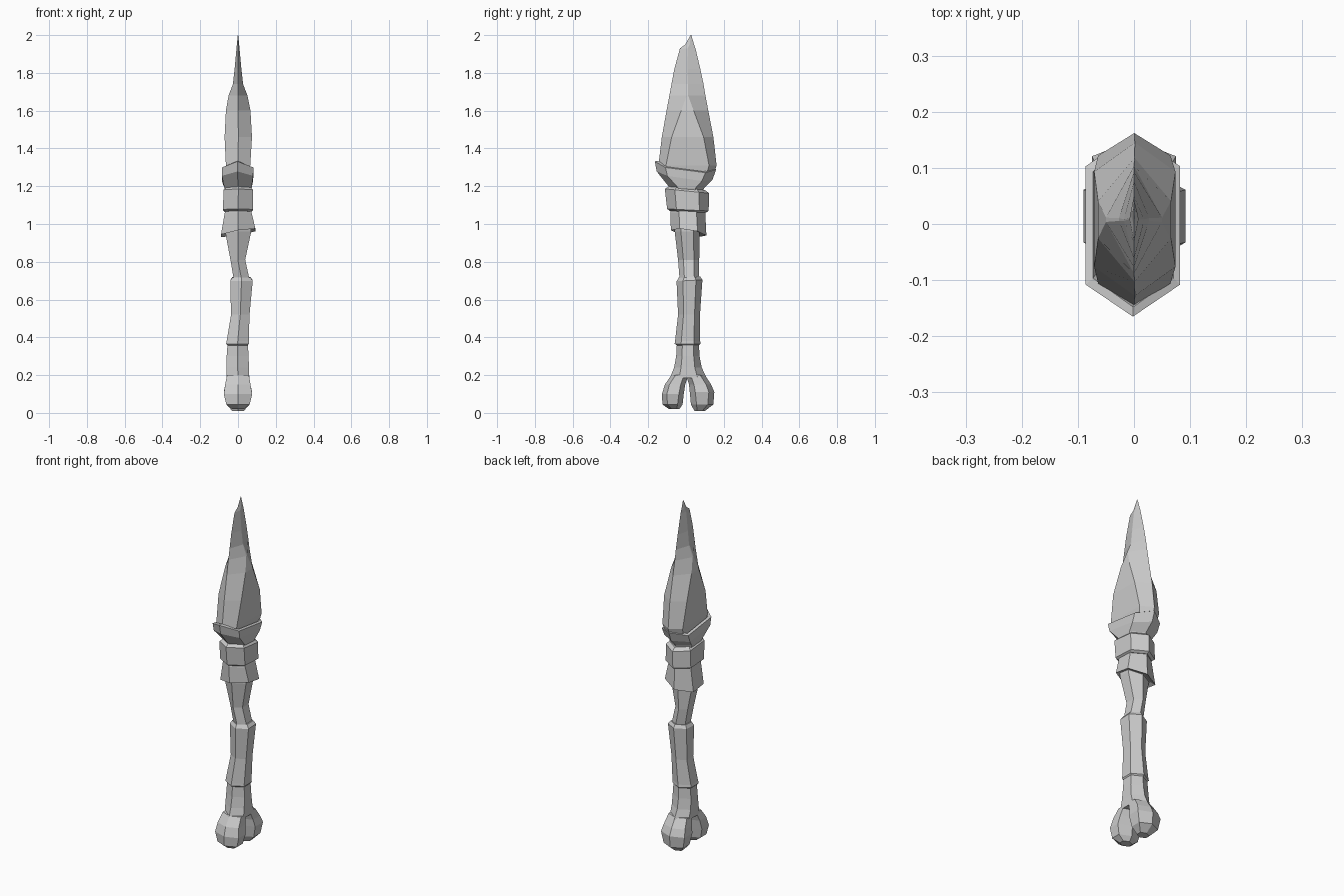
import bpy, bmesh


def ring(z, x0, x1, y0, y1, f=0.5, sx=0, sy=0, dip=0):
    """Six-sided section: points at front/back, flats at the sides (f = flat length).
    sx/sy tilt the ring, dip raises or lowers the side corners."""
    xm, ym, h = (x0 + x1) / 2, (y0 + y1) / 2, (y1 - y0) / 2 * f
    pts = [(xm, y0, 0), (x1, ym - h, dip), (x1, ym + h, dip),
           (xm, y1, 0), (x0, ym + h, dip), (x0, ym - h, dip)]
    return [(x, y, z + sx * x + sy * y + d) for x, y, d in pts]


def loft(name, rows):
    bm = bmesh.new()
    rings = [[bm.verts.new(p) for p in ring(*r)] for r in rows]
    for a, b in zip(rings, rings[1:]):
        for i in range(6):
            j = (i + 1) % 6
            bm.faces.new((a[i], a[j], b[j], b[i]))
    bm.faces.new(rings[0][::-1])
    bm.faces.new(rings[-1])
    bmesh.ops.remove_doubles(bm, verts=bm.verts, dist=0.0005)
    bmesh.ops.recalc_face_normals(bm, faces=bm.faces)
    me = bpy.data.meshes.new(name)
    bm.to_mesh(me)
    bm.free()
    ob = bpy.data.objects.new(name, me)
    bpy.context.collection.objects.link(ob)
    return ob


# Bone end: stem and two knuckles
loft("bone_stem", [
    (0.185, -0.06, 0.06, -0.085, 0.11),
    (0.24, -0.062, 0.058, -0.063, 0.083),
    (0.30, -0.06, 0.056, -0.052, 0.072),
    (0.37, -0.055, 0.052, -0.048, 0.068)])
loft("front_knuckle", [
    (0.02, -0.03, 0.03, -0.09, -0.035, 0.5),
    (0.045, -0.062, 0.062, -0.125, -0.018, 0.5),
    (0.10, -0.075, 0.075, -0.127, -0.012, 0.55),
    (0.15, -0.068, 0.066, -0.112, -0.004, 0.55),
    (0.20, -0.058, 0.058, -0.078, 0.012, 0.5)])
loft("back_knuckle", [
    (0.01, -0.03, 0.03, 0.045, 0.10, 0.5),
    (0.045, -0.062, 0.062, 0.026, 0.145, 0.5),
    (0.11, -0.075, 0.075, 0.02, 0.15, 0.55),
    (0.15, -0.068, 0.066, 0.016, 0.133, 0.55),
    (0.20, -0.058, 0.058, 0.0, 0.10, 0.5)])

# Grip sleeve with a lip at each end
loft("grip_sleeve", [
    (0.358, -0.055, 0.052, -0.05, 0.068),
    (0.366, -0.063, 0.058, -0.06, 0.077),
    (0.38, -0.06, 0.057, -0.058, 0.075),
    (0.52, -0.037, 0.061, -0.042, 0.074),
    (0.70, -0.041, 0.078, -0.05, 0.087, 0.5, 0, 0.05),
    (0.718, -0.03, 0.065, -0.038, 0.075, 0.5, 0, 0.05)])

# Upper bone shaft
loft("upper_shaft", [
    (0.69, -0.025, 0.058, -0.035, 0.07),
    (0.72, -0.025, 0.058, -0.035, 0.07),
    (0.81, -0.04, 0.038, -0.042, 0.07),
    (0.96, -0.068, 0.07, -0.06, 0.072),
    (1.00, -0.068, 0.07, -0.06, 0.072)])

# Stacked wrapped collars
loft("lower_collar", [
    (0.965, -0.07, 0.07, -0.06, 0.08, 0.5, 0.17, -0.15),
    (0.955, -0.09, 0.092, -0.08, 0.108, 0.5, 0.17, -0.15),
    (1.06, -0.07, 0.072, -0.083, 0.102, 0.5),
    (1.09, -0.065, 0.065, -0.075, 0.092, 0.5)])
loft("middle_collar", [
    (1.065, -0.066, 0.066, -0.085, 0.105, 0.55, 0, -0.05),
    (1.075, -0.08, 0.08, -0.10, 0.12, 0.55, 0, -0.05),
    (1.175, -0.076, 0.08, -0.112, 0.122, 0.55, 0, -0.1),
    (1.19, -0.06, 0.065, -0.09, 0.10, 0.55, 0, -0.1)])
loft("blade_socket", [
    (1.17, -0.066, 0.066, -0.08, 0.09, 0.5),
    (1.19, -0.072, 0.072, -0.085, 0.095, 0.5),
    (1.255, -0.085, 0.08, -0.155, 0.14, 0.62, 0, -0.15, -0.015),
    (1.31, -0.086, 0.082, -0.165, 0.16, 0.65, 0, -0.13, -0.025),
    (1.315, -0.073, 0.07, -0.148, 0.145, 0.65, 0, -0.13, -0.025),
    (1.26, -0.06, 0.06, -0.12, 0.12, 0.65)])

# Chipped stone blade
loft("stone_blade", [
    (1.24, -0.055, 0.055, -0.125, 0.14, 0.72),
    (1.31, -0.064, 0.065, -0.146, 0.162, 0.74),
    (1.46, -0.071, 0.074, -0.128, 0.145, 0.62),
    (1.60, -0.064, 0.066, -0.103, 0.118, 0.30),
    (1.68, -0.05, 0.05, -0.088, 0.103, 0.04),
    (1.74, -0.027, 0.027, -0.077, 0.093, 0.03),
    (1.82, -0.018, 0.018, -0.062, 0.076, 0.02),
    (1.93, -0.008, 0.008, -0.032, 0.05, 0.02),
    (1.95, -0.006, 0.006, -0.004, 0.043, 0.02),
    (2.00, -0.001, 0.001, 0.024, 0.028, 0.02)])
